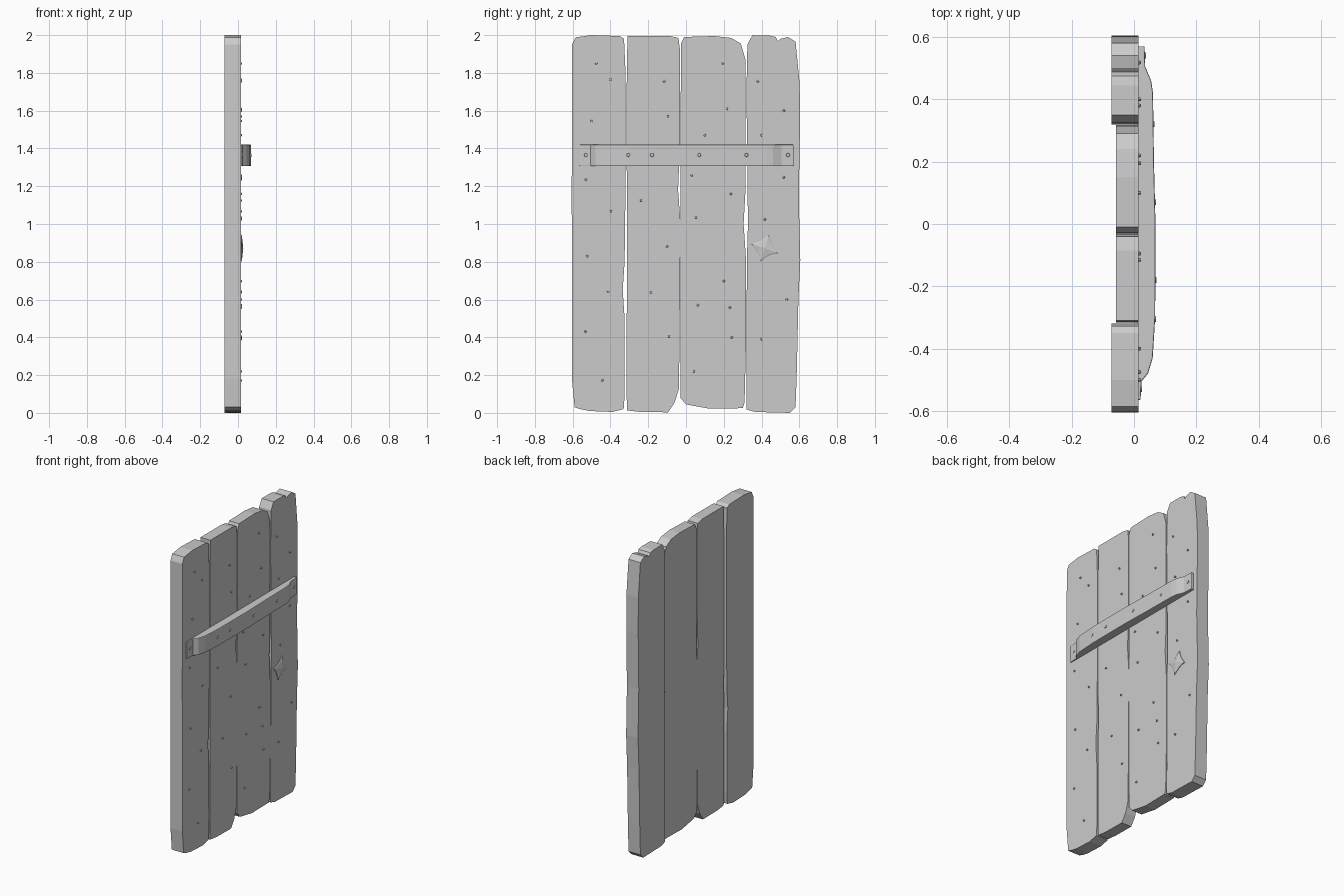
import bpy, bmesh, math
from mathutils import Vector

if "Cube" in bpy.data.objects:
    bpy.data.objects.remove(bpy.data.objects["Cube"])


def prism(name, pts, vec, bevel=0.0):
    """Extrude a closed 3D outline along vec, optionally softening the edges."""
    bm = bmesh.new()
    face = bm.faces.new([bm.verts.new(p) for p in pts])
    new = bmesh.ops.extrude_face_region(bm, geom=[face])["geom"]
    bmesh.ops.translate(bm, vec=vec, verts=[g for g in new if isinstance(g, bmesh.types.BMVert)])
    bmesh.ops.recalc_face_normals(bm, faces=bm.faces)
    return finish(name, bm, bevel)


def finish(name, bm, bevel=0.0):
    mesh = bpy.data.meshes.new(name)
    bm.to_mesh(mesh)
    bm.free()
    ob = bpy.data.objects.new(name, mesh)
    bpy.context.collection.objects.link(ob)
    if bevel:
        mod = ob.modifiers.new("soft_edges", "BEVEL")
        mod.width, mod.segments, mod.limit_method = bevel, 2, "ANGLE"
        mod.angle_limit = math.radians(40)
    return ob


# Planks: worn (y, z) outlines with back and front x
plank_1 = [(-.59, .03), (-.56, .02), (-.51, .01), (-.39, .005), (-.33, .02), (-.325, .09),
           (-.325, .5), (-.335, .65), (-.325, .8), (-.32, 1.2), (-.32, 1.8), (-.328, 1.98),
           (-.35, 1.995), (-.5, 2.0), (-.585, 1.988), (-.603, 1.95), (-.605, 1.2), (-.604, .18)]
plank_2 = [(-.312, .013), (-.24, .005), (-.095, .003), (-.06, .055), (-.037, .13), (-.03, .87),
           (-.03, 1.02), (-.042, 1.18), (-.033, 1.4), (-.033, 1.93), (-.04, 1.985),
           (-.085, 1.995), (-.31, 1.995), (-.315, 1.66), (-.312, .8), (-.316, .15)]
plank_3 = [(-.03, .08), (0, .045), (.125, .022), (.3, .025), (.31, .055), (.318, .39),
           (.318, .81), (.305, 1.0), (.315, 1.18), (.315, 1.87), (.29, 1.955), (.24, 1.985),
           (.15, 1.995), (-.01, 1.99), (-.027, 1.955), (-.03, 1.0)]
plank_4 = [(.32, .018), (.365, .005), (.55, 0), (.58, .03), (.587, .23), (.595, .6),
           (.605, .81), (.597, 1.13), (.603, 1.5), (.602, 1.74), (.58, 1.965), (.54, 1.99),
           (.5, 1.98), (.487, 1.968), (.475, 1.99), (.445, 1.997), (.35, 1.997), (.325, 1.95),
           (.32, 1.7), (.328, 1.0), (.322, .8)]
for i, (outline, back) in enumerate([(plank_1, -.072), (plank_2, -.058),
                                     (plank_3, -.058), (plank_4, -.072)], 1):
    prism(f"plank_{i}", [(back, y, z) for y, z in outline], (.015 - back, 0, 0))

# Crossbar: (y, x) side profile, thin tabs at both ends
bar = [(-.565, .012), (-.565, .021), (-.505, .024), (-.48, .045), (-.43, .06), (-.3, .068),
       (0, .069), (.2, .064), (.42, .061), (.46, .055), (.505, .036), (.57, .034), (.57, .012)]
bar_ob = prism("crossbar", [(x, y, 1.307) for y, x in bar], (0, 0, .113), .004)


def stud(name, x, y, z, r, h):
    """Low round head facing +x."""
    bm = bmesh.new()
    bmesh.ops.create_cone(bm, cap_ends=True, segments=8, radius1=r, radius2=r * .7, depth=h)
    for v in bm.verts:
        v.co = Vector((x + v.co.z, y + v.co.x, z + v.co.y))
    bmesh.ops.recalc_face_normals(bm, faces=bm.faces)
    return finish(name, bm)


# Rivets on the crossbar
for i, (y, x) in enumerate([(-.53, .022), (-.305, .067), (-.18, .068), (.07, .066),
                            (.32, .062), (.54, .035)], 1):
    stud(f"bar_rivet_{i}", x, y, 1.365, .012, .008)

# Nail heads scattered over the planks
nails = [(-.475, 1.85), (-.4, 1.765), (-.5, 1.545), (-.115, 1.755), (-.095, 1.57), (.195, 1.85),
         (.38, 1.755), (.22, 1.61), (.518, 1.60), (.1, 1.47), (.4, 1.47), (-.53, 1.235),
         (-.238, 1.125), (-.397, 1.067), (.03, 1.257), (.237, 1.16), (.518, 1.247), (.053, 1.035),
         (.417, 1.025), (-.523, .83), (-.1, .88), (-.185, .637), (-.412, .643), (-.533, .43),
         (-.09, .405), (-.443, .172), (.042, .22), (.063, .57), (.2, .697), (.232, .557),
         (.243, .4), (.4, .39), (.533, .6)]
for i, (y, z) in enumerate(nails, 1):
    stud(f"nail_{i}", .017, y, z, .007, .010)

# Diamond plate: concave-sided rim rising to a centre point
bm = bmesh.new()
centre = Vector((0, .417, .872))
corners = [Vector((0, y, z)) for y, z in [(.44, .945), (.49, .845), (.395, .80), (.345, .893)]]
outline = []
for a, b in zip(corners, corners[1:] + corners[:1]):
    for t in (0, .25, .5, .75):
        p = a.lerp(b, t)
        outline.append(p + (centre - p) * (.7 * t * (1 - t)))
rings = []
for x, s in [(.012, 1), (.018, 1), (.021, .85)]:
    rings.append([bm.verts.new(centre.lerp(p, s) + Vector((x, 0, 0))) for p in outline])
tip = bm.verts.new(centre + Vector((.028, 0, 0)))
n = len(outline)
bm.faces.new(rings[0])
for i in range(n):
    j = (i + 1) % n
    for lo, hi in zip(rings, rings[1:]):
        bm.faces.new([lo[i], lo[j], hi[j], hi[i]])
    bm.faces.new([rings[-1][i], rings[-1][j], tip])
bmesh.ops.recalc_face_normals(bm, faces=bm.faces)
finish("diamond_plate", bm)
